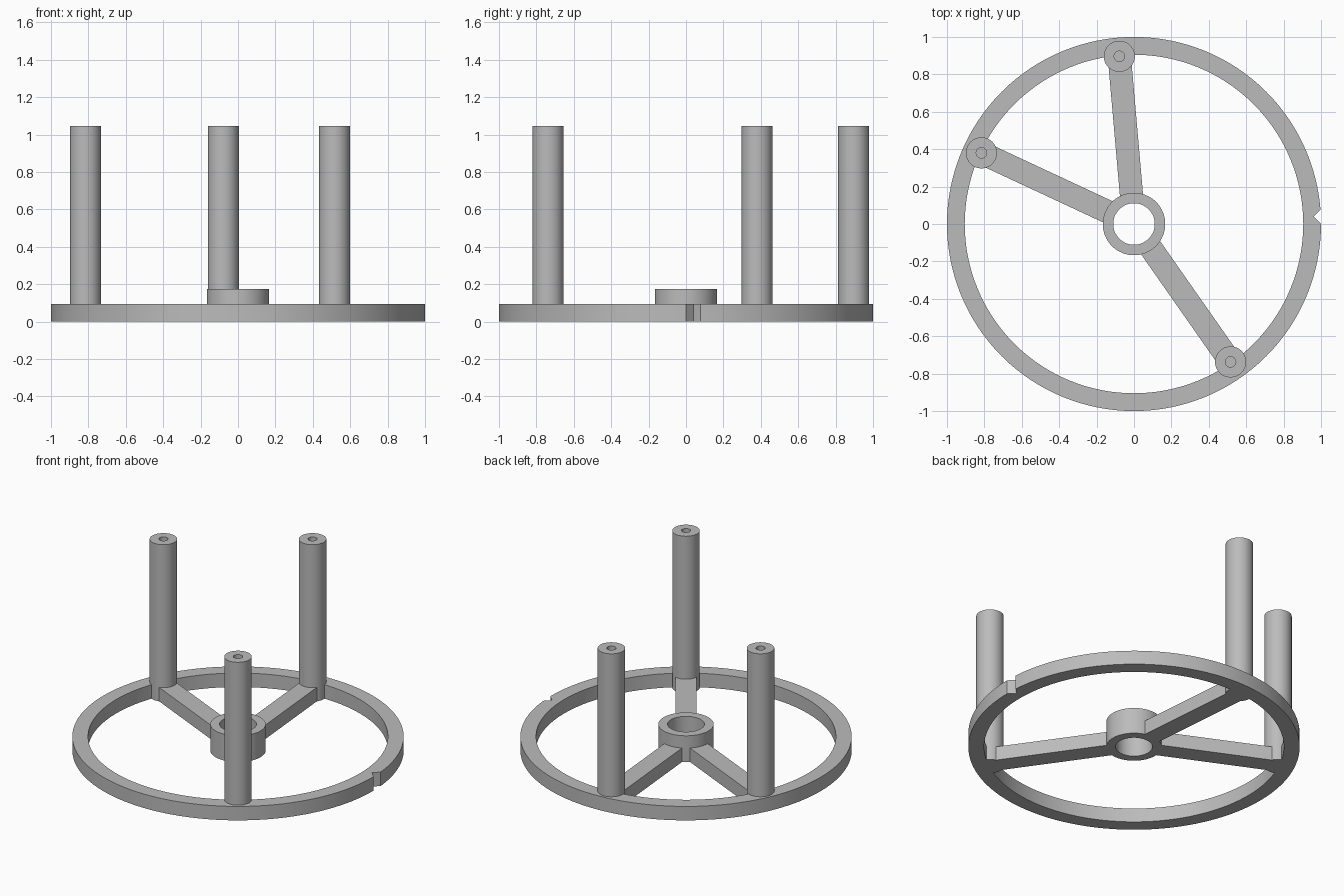
import bpy, bmesh
from math import cos, sin, pi, radians

cube = bpy.data.objects.get("Cube")
if cube:
    bpy.data.objects.remove(cube, do_unlink=True)

grey = bpy.data.materials.new("plain grey")
grey.use_nodes = True
grey.diffuse_color = (0.5, 0.5, 0.5, 1)
grey.node_tree.nodes["Principled BSDF"].inputs["Base Color"].default_value = (0.5, 0.5, 0.5, 1)

RIM_H = 0.093       # rim and spoke height
POST_R = 0.083
POST_DIST = 0.9
HOLE_R = 0.028


def finish(name, bm):
    bmesh.ops.remove_doubles(bm, verts=bm.verts, dist=1e-5)
    bmesh.ops.recalc_face_normals(bm, faces=bm.faces)
    mesh = bpy.data.meshes.new(name)
    bm.to_mesh(mesh)
    bm.free()
    mesh.materials.append(grey)
    obj = bpy.data.objects.new(name, mesh)
    bpy.context.collection.objects.link(obj)
    return obj


def smooth(obj):
    bpy.ops.object.select_all(action='DESELECT')
    obj.select_set(True)
    bpy.context.view_layer.objects.active = obj
    bpy.ops.object.shade_smooth_by_angle(angle=radians(30))


def lathe(name, profile, steps, closed=True):
    """Revolve an (r, z) profile about the z axis."""
    bm = bmesh.new()
    verts = [bm.verts.new((r, 0, z)) for r, z in profile]
    edges = [bm.edges.new(pair) for pair in zip(verts, verts[1:])]
    if closed:
        edges.append(bm.edges.new((verts[-1], verts[0])))
    bmesh.ops.spin(bm, geom=verts + edges, cent=(0, 0, 0), axis=(0, 0, 1),
                   angle=2 * pi, steps=steps, use_merge=True)
    return finish(name, bm)


def tube(name, outer, inner, height, steps):
    return lathe(name, [(inner, 0), (outer, 0), (outer, height), (inner, height)], steps)


def prism(name, outline, bottom, top):
    """Extrude an (x, y) outline upward."""
    bm = bmesh.new()
    face = bm.faces.new([bm.verts.new((x, y, bottom)) for x, y in outline])
    side = bmesh.ops.extrude_face_region(bm, geom=[face])["geom"]
    bmesh.ops.translate(bm, vec=(0, 0, top - bottom),
                        verts=[v for v in side if isinstance(v, bmesh.types.BMVert)])
    return finish(name, bm)


# Outer rim with a V notch in its outer edge
rim = tube("rim", 1.0, 0.905, RIM_H, 128)
cutter = prism("notch_cutter", [(0.96, 0.04), (1.04, -0.04), (1.04, 0.12)], -0.1, 0.2)
cutter.hide_render = True
cutter.hide_viewport = True
notch = rim.modifiers.new("notch", 'BOOLEAN')
notch.operation = 'DIFFERENCE'
notch.solver = 'EXACT'
notch.object = cutter
bpy.context.view_layer.objects.active = rim
bpy.ops.object.modifier_apply(modifier=notch.name)
bpy.data.objects.remove(cutter, do_unlink=True)
smooth(rim)

# Central hub
smooth(tube("hub", 0.167, 0.111, 0.175, 64))

# Spokes, each carrying an upright post with a blind hole in its top
POST_H, HOLE_DEPTH = 1.045, 0.3
post_profile = [(0, 0), (POST_R, 0), (POST_R, POST_H), (HOLE_R, POST_H),
                (HOLE_R, POST_H - HOLE_DEPTH), (0, POST_H - HOLE_DEPTH)]
for label, degrees in (("back", 95), ("right", 155), ("front", 305)):
    a = radians(degrees)
    spoke = prism(label + "_spoke",
                  [(0.14, -0.062), (0.87, -0.062), (0.87, 0.062), (0.14, 0.062)], 0, RIM_H)
    spoke.rotation_euler.z = a
    post = lathe(label + "_post", post_profile, 48, closed=False)
    post.location = (POST_DIST * cos(a), POST_DIST * sin(a), 0)
    smooth(post)
